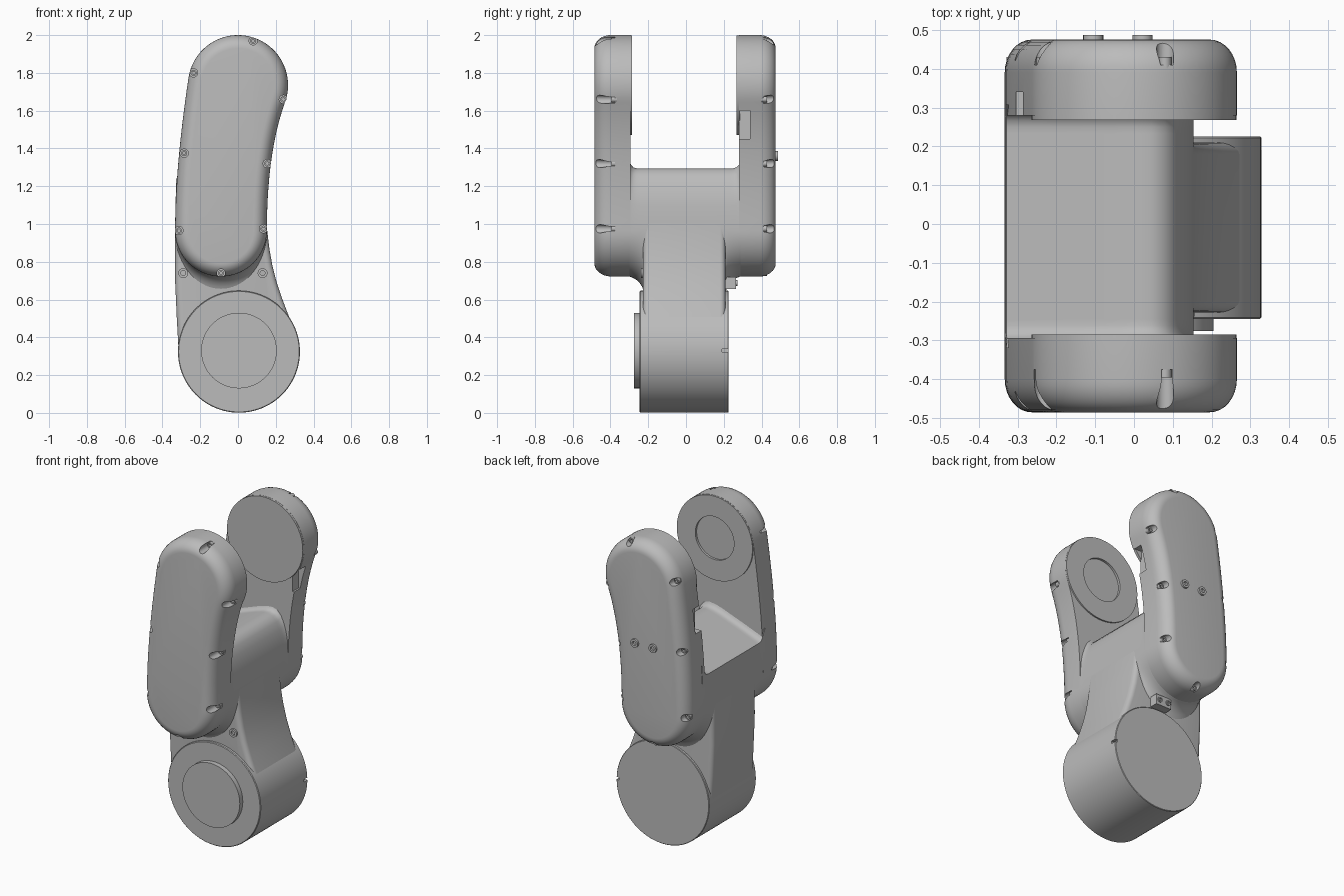
import bpy
import bmesh
from math import cos, sin, pi, radians
from mathutils import Vector

cube = bpy.data.objects.get("Cube")
if cube:
    bpy.data.objects.remove(cube)

grey = bpy.data.materials.new("cast_grey")
grey.use_nodes = True
colour = (0.5, 0.5, 0.5, 1)
grey.diffuse_color = colour
grey.node_tree.nodes["Principled BSDF"].inputs["Base Color"].default_value = colour


# Helpers: rings are lists of (x, z) placed at a given y and skinned together
def arc(c, r, start, end, n):
    steps = [radians(start + (end - start) * i / n) for i in range(n + 1)]
    return [(c[0] + r * cos(a), c[1] + r * sin(a)) for a in steps]


def circle(c, r, n=64):
    return arc(c, r, 0, 360, n)[:-1]


def bezier(a, b, c, n=14):
    a, b, c = Vector(a), Vector(b), Vector(c)
    pts = []
    for i in range(1, n):
        t = i / n
        pts.append(tuple(a * (1 - t) ** 2 + b * 2 * t * (1 - t) + c * t * t))
    return pts


def inset(ring, d):
    out = []
    for i, p in enumerate(ring):
        t = Vector(ring[(i + 1) % len(ring)]) - Vector(ring[i - 1])
        t.normalize()
        out.append((p[0] - t.y * d, p[1] + t.x * d))
    return out


def loft(bm, sections):
    rings = [[bm.verts.new((x, y, z)) for x, z in ring] for ring, y in sections]
    n = len(rings[0])
    for a, b in zip(rings, rings[1:]):
        for i in range(n):
            j = (i + 1) % n
            bm.faces.new((a[i], a[j], b[j], b[i]))
    bm.faces.new(rings[0])
    bm.faces.new(rings[-1])


def make(name, *lofts):
    bm = bmesh.new()
    for sections in lofts:
        loft(bm, sections)
    bmesh.ops.recalc_face_normals(bm, faces=bm.faces)
    mesh = bpy.data.meshes.new(name)
    bm.to_mesh(mesh)
    bm.free()
    mesh.materials.append(grey)
    ob = bpy.data.objects.new(name, mesh)
    bpy.context.collection.objects.link(ob)
    return ob


def rod(c, r, y0, y1, n=24):
    return [(circle(c, r, n), y0), (circle(c, r, n), y1)]


def box(x0, x1, z0, z1, y0, y1):
    ring = [(x0, z0), (x1, z0), (x1, z1), (x0, z1)]
    return [(ring, y0), (ring, y1)]


def cut(ob, cutter):
    cutter.hide_render = True
    mod = ob.modifiers.new("cut", 'BOOLEAN')
    mod.object = cutter
    mod.solver = 'EXACT'
    bpy.context.view_layer.objects.active = ob
    bpy.ops.object.modifier_apply(modifier=mod.name)
    bpy.data.objects.remove(cutter)


def screw(name, c, r, y0, y1):
    mid = y1 - (y1 - y0) * 0.6
    return make(name, [(circle(c, r, 20), y0), (circle(c, r, 20), y1),
                       (circle(c, r * 0.5, 20), y1), (circle(c, r * 0.5, 20), mid)])


# Curved capsule outline of the fork arms, counter-clockwise
TOP, LOW = (0, 1.735), (-0.09, 0.965)
crown = arc(TOP, 0.265, -20, 171.5, 40)
foot = arc(LOW, 0.243, 180, 360, 36)
arm_outline = (crown + bezier(crown[-1], (-0.333, 1.3), foot[0]) + foot
               + bezier(foot[-1], (0.153, 1.38), crown[0]))

pockets = [(0.08, 1.97), (-0.235, 1.8), (0.24, 1.66), (-0.285, 1.375),
           (0.155, 1.32), (-0.313, 0.965), (0.135, 0.975), (-0.09, 0.74)]


# Fork arms with screw pockets
def build_arm(side, s, inner, outer, disc_y, depth):
    rounding = []
    for i in range(9):
        a = pi / 2 * i / 8
        rounding.append((inset(arm_outline, 0.07 * (1 - cos(a))),
                         s * (outer - 0.085 * (1 - sin(a)))))
    arm = make(side + "_arm", [(arm_outline, s * inner)] + rounding)
    floor = outer - depth
    cuts = [rod(p, 0.022, s * floor, s * (outer + 0.1)) for p in pockets]
    if s < 0:
        cuts.append(rod(TOP, 0.14, s * (inner - 0.05), s * (inner + 0.04), 64))
    else:
        # Notches on both inner edges
        cuts.append(box(0.185, 0.3, 1.45, 1.6, inner - 0.05, 0.34))
        cuts.append(box(-0.4, -0.26, 1.45, 1.6, inner - 0.05, 0.34))
    cut(arm, make("cutter", *cuts))
    for i, p in enumerate(pockets):
        screw(f"{side}_arm_screw_{i + 1}", p, 0.016, s * (floor - 0.01), s * (floor + 0.02))

    # Bearing face on the inside of the arm
    face = [(circle(TOP, 0.264), s * (inner + 0.005)), (circle(TOP, 0.264), s * disc_y)]
    if s < 0:
        face += [(circle(TOP, 0.135), s * disc_y), (circle(TOP, 0.135), s * (disc_y + 0.03))]
    make(side + "_bearing_face", face)


build_arm("front", -1, 0.294, 0.485, 0.285, 0.11)
build_arm("back", 1, 0.28, 0.475, 0.268, 0.065)

# Bridge between the arms, with a humped saddle and filleted ends
saddle = [(0.15, 1.1), (0.14, 1.16), (0.125, 1.21), (0.105, 1.255), (0.08, 1.283),
          (0.045, 1.295), (0.0, 1.29), (-0.05, 1.275), (-0.2, 1.22), (-0.328, 1.17)]


def bridge_ring(lift, drop):
    low = [(x, z + drop * (z - LOW[1]) / 0.243) for x, z in foot]
    return [(x, z + lift) for x, z in saddle] + [(-0.331, 1.06)] + low


ends = [(0.32, 0.07, -0.01), (0.3, 0.04, 0), (0.291, 0.018, 0.003), (0.279, 0.005, 0.008),
        (0.262, 0, 0.018), (0.245, 0, 0.035), (0.232, 0, 0.055), (0.22, 0, 0.085)]
bridge = [(bridge_ring(l, d), -y) for y, l, d in ends]
bridge += [(bridge_ring(l, d), y - 0.012) for y, l, d in reversed(ends)]
make("bridge", bridge)

# Neck running down into the base joint
neck_outline = [(-0.3, 0.25), (0.2, 0.25), (0.29, 0.46), (0.262, 0.53), (0.232, 0.61),
                (0.205, 0.69), (0.182, 0.78), (0.166, 0.87), (0.154, 0.97), (0.149, 1.06),
                (-0.329, 1.06), (-0.333, 0.95), (-0.333, 0.7), (-0.324, 0.5), (-0.314, 0.32)]
curve = [(0.03 * (1 - cos(a)), 0.03 * (1 - sin(a)))
         for a in [pi / 2 * i / 5 for i in range(6)]]
neck = [(inset(neck_outline, d), -0.228 + e) for d, e in reversed(curve)]
neck += [(inset(neck_outline, d), 0.21 - e) for d, e in curve]
make("neck", neck)

# Base joint with a raised front hub
HUB = (0.005, 0.324)
base = make("base_joint", [(circle(HUB, 0.319, 96), -0.245), (circle(HUB, 0.323, 96), -0.241),
                           (circle(HUB, 0.323, 96), 0.222), (circle(HUB, 0.32, 96), 0.225)])
cut(base, make("cutter", box(0.31, 0.4, 0.322, 0.338, 0.19, 0.26)))
make("front_hub", rod((0.005, 0.33), 0.2, -0.275, -0.24, 72))

# Cable connector behind the neck and the loose screws
make("cable_connector", box(-0.055, 0.055, 0.655, 0.72, 0.19, 0.265))
for i, x in enumerate((-0.03, 0.03)):
    screw(f"connector_screw_{i + 1}", (x, 0.688), 0.016, 0.25, 0.272)
for i, x in enumerate((-0.29, 0.13)):
    screw(f"neck_screw_{i + 1}", (x, 0.74), 0.026, -0.21, -0.238)
for i, x in enumerate((-0.105, 0.022)):
    screw(f"back_plug_{i + 1}", (x, 1.36), 0.026, 0.46, 0.487)

# Smooth shading with crisp edges
bpy.ops.object.select_all(action='DESELECT')
for ob in bpy.context.collection.objects:
    if ob.type == 'MESH':
        ob.select_set(True)
        bpy.context.view_layer.objects.active = ob
bpy.ops.object.shade_smooth_by_angle(angle=radians(32))
